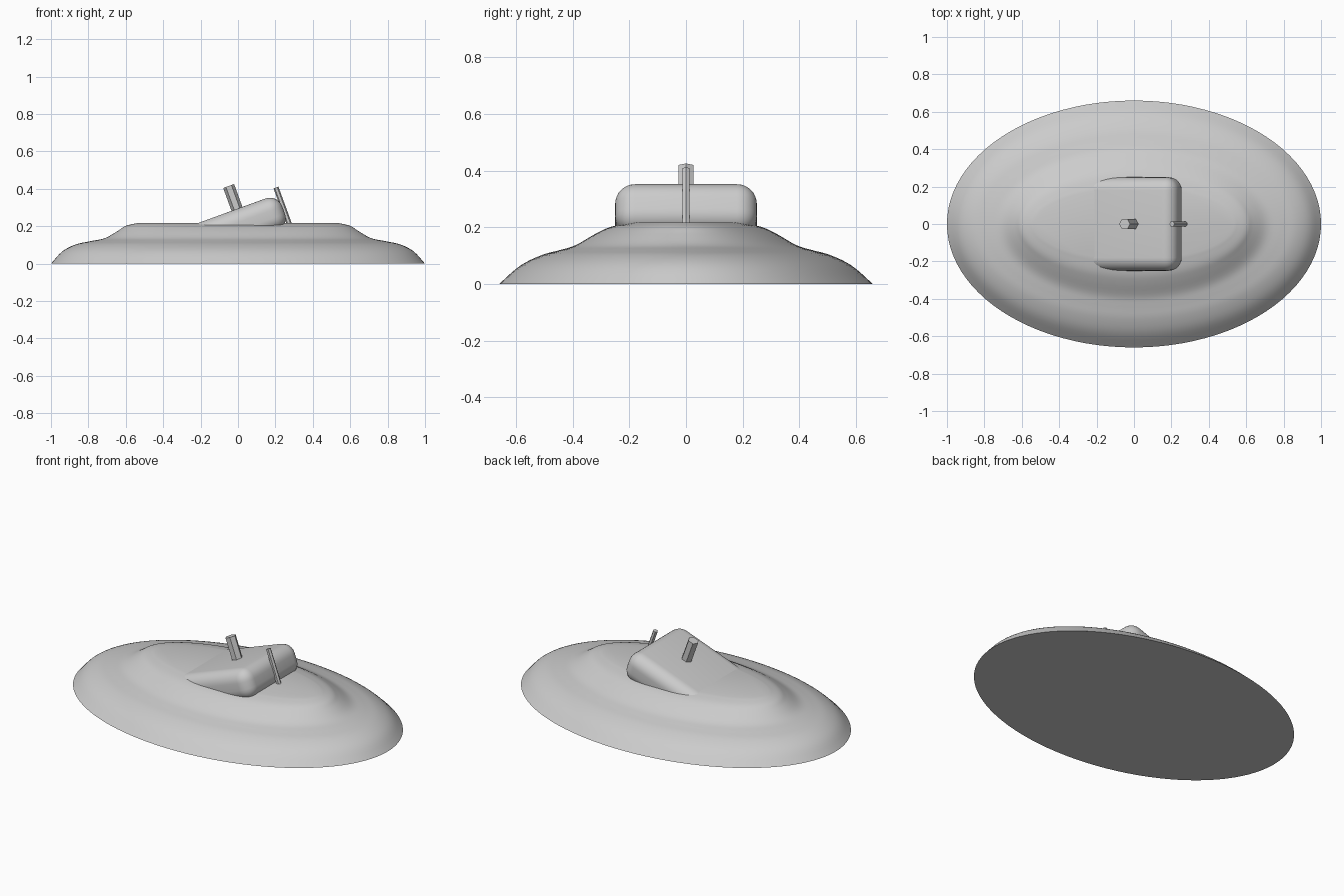
import bpy
import bmesh
import math
from mathutils import Matrix, Vector

cube = bpy.data.objects.get("Cube")
if cube:
    bpy.data.objects.remove(cube, do_unlink=True)

GREY = (0.6, 0.6, 0.6, 1.0)
grey = bpy.data.materials.new("plain_grey")
grey.use_nodes = True
grey.diffuse_color = GREY
grey.node_tree.nodes["Principled BSDF"].inputs["Base Color"].default_value = GREY

TILT = math.radians(20)


def finish(name, bm, smooth=True):
    bmesh.ops.recalc_face_normals(bm, faces=bm.faces[:])
    mesh = bpy.data.meshes.new(name)
    bm.to_mesh(mesh)
    bm.free()
    mesh.materials.append(grey)
    obj = bpy.data.objects.new(name, mesh)
    bpy.context.collection.objects.link(obj)
    if smooth:
        bpy.ops.object.select_all(action='DESELECT')
        obj.select_set(True)
        bpy.context.view_layer.objects.active = obj
        bpy.ops.object.shade_smooth_by_angle(angle=math.radians(35))
    return obj


def smooth_path(points, steps=4):
    """Catmull-Rom curve through the points."""
    p = [Vector(q) for q in points]
    p = [2 * p[0] - p[1]] + p + [2 * p[-1] - p[-2]]
    path = []
    for a, b, c, d in zip(p, p[1:], p[2:], p[3:]):
        for i in range(steps):
            t = i / steps
            path.append(0.5 * (2 * b + (c - a) * t + (2 * a - 5 * b + 4 * c - d) * t**2
                               + (3 * b - a - 3 * c + d) * t**3))
    return path + [p[-2]]


# Domed oval body: elliptical rings (half length, half width, height)
def build_body(sides=96):
    rings = smooth_path([
        (1.0, 0.66, 0.0), (0.94, 0.585, 0.065), (0.87, 0.51, 0.102),
        (0.79, 0.445, 0.12), (0.71, 0.39, 0.137), (0.64, 0.32, 0.177),
        (0.6, 0.265, 0.202), (0.535, 0.19, 0.218)])
    bm = bmesh.new()
    loops = []
    for rx, ry, z in rings:
        angles = [math.tau * i / sides for i in range(sides)]
        loops.append([bm.verts.new((rx * math.cos(a), ry * math.sin(a), z)) for a in angles])
    for low, high in zip(loops, loops[1:]):
        for i in range(sides):
            j = (i + 1) % sides
            bm.faces.new((low[i], low[j], high[j], high[i]))
    bm.faces.new(loops[0][::-1])
    bm.faces.new(loops[-1])
    finish("body", bm)


# Tilted rounded block rising out of the deck
def build_block():
    start, end, bottom, top = -0.2, 0.327, 0.095, 0.277
    bm = bmesh.new()
    place = (Matrix.Rotation(-TILT, 4, 'Y')
             @ Matrix.Translation(((start + end) / 2, 0, (bottom + top) / 2))
             @ Matrix.Diagonal((end - start, 0.5, top - bottom, 1)))
    bmesh.ops.create_cube(bm, size=1, matrix=place)
    bmesh.ops.bevel(bm, geom=bm.edges[:], offset=0.07, segments=8,
                    profile=0.5, affect='EDGES')
    finish("tilted_block", bm)


# Six-sided post leaning back, given by the centre of its top end
def build_post(name, top, radius, length):
    bm = bmesh.new()
    place = (Matrix.Translation(top) @ Matrix.Rotation(-TILT, 4, 'Y')
             @ Matrix.Translation((0, 0, -length / 2)))
    bmesh.ops.create_cone(bm, cap_ends=True, segments=6, radius1=radius, radius2=radius,
                          depth=length,
                          matrix=place @ Matrix.Rotation(math.pi / 2, 4, 'Z'))
    # Put a corner of the hexagon on the length axis
    far = max((place.inverted() @ v.co).x for v in bm.verts)
    if far < radius * 0.95:
        bmesh.ops.transform(bm, verts=bm.verts[:], matrix=place
                            @ Matrix.Rotation(math.pi / 6, 4, 'Z') @ place.inverted())
    finish(name, bm, smooth=False)


build_body()
build_block()
build_post("thick_post", (-0.05, 0, 0.415), 0.031, 0.2)
build_post("thin_rod", (0.203, 0, 0.407), 0.014, 0.25)
